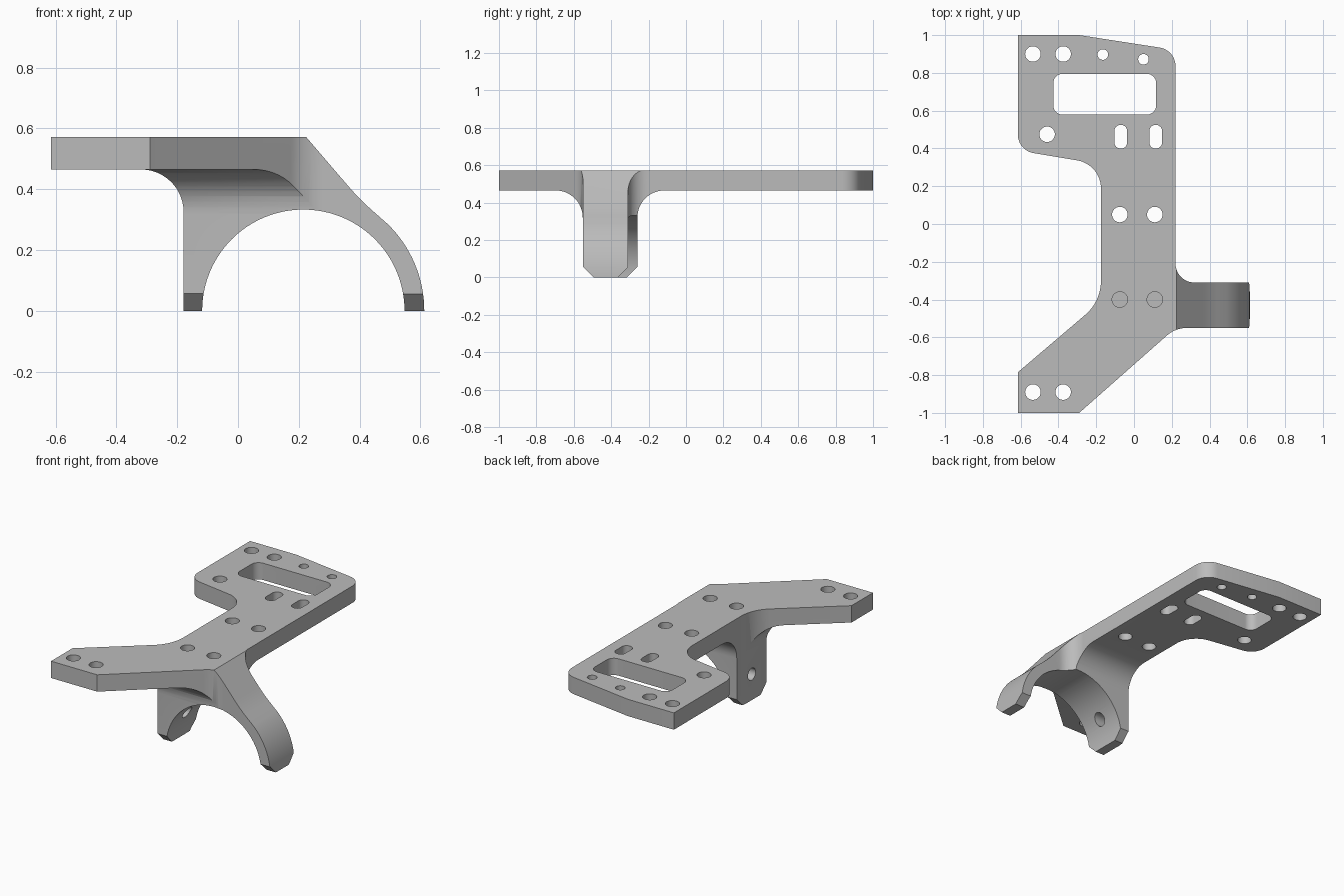
import bpy, bmesh, math
from mathutils import Vector

cube = bpy.data.objects.get("Cube")
if cube:
    bpy.data.objects.remove(cube, do_unlink=True)

grey = bpy.data.materials.new("plain grey")
grey.use_nodes = True
colour = (0.5, 0.5, 0.5, 1)
grey.diffuse_color = colour
grey.node_tree.nodes["Principled BSDF"].inputs["Base Color"].default_value = colour

PLATE_BOTTOM, PLATE_TOP = 0.465, 0.572


def arc(cx, cy, r, start, end, steps):
    """Points along an arc, angles in degrees."""
    angles = [math.radians(start + (end - start) * i / steps) for i in range(steps + 1)]
    return [(cx + r * math.cos(a), cy + r * math.sin(a)) for a in angles]


def rounded(points, steps=12):
    """Outline whose corners (x, y, radius) are replaced by tangent arcs."""
    out = []
    for i, p in enumerate(points):
        c = Vector(p[:2])
        r = p[2] if len(p) > 2 else 0
        if not r:
            out.append(tuple(c))
            continue
        a = (Vector(points[i - 1][:2]) - c).normalized()
        b = (Vector(points[(i + 1) % len(points)][:2]) - c).normalized()
        half = a.angle(b) / 2
        centre = c + (a + b).normalized() * r / math.sin(half)
        start = c + a * r / math.tan(half) - centre
        end = c + b * r / math.tan(half) - centre
        sweep = math.atan2(start.x * end.y - start.y * end.x, start.dot(end))
        first = math.atan2(start.y, start.x)
        for k in range(steps + 1):
            t = first + sweep * k / steps
            out.append((centre.x + r * math.cos(t), centre.y + r * math.sin(t)))
    return out


def box_outline(cx, cy, w, h, r):
    return rounded([(cx + sx * w / 2, cy + sy * h / 2, r)
                    for sx, sy in ((-1, -1), (1, -1), (1, 1), (-1, 1))])


def circle(cx, cy, r):
    return arc(cx, cy, r, 0, 360, 40)[:-1]


PLACE = {"x": lambda u, v, d: (d, u, v),
         "y": lambda u, v, d: (u, d, v),
         "z": lambda u, v, d: (u, v, d)}


def prisms(name, axis, specs):
    """One object holding an extrusion for each (outline, low, high)."""
    bm = bmesh.new()
    for outline, low, high in specs:
        ends = [[bm.verts.new(PLACE[axis](u, v, d)) for u, v in outline]
                for d in (low, high)]
        for ring in ends:
            bm.faces.new(ring)
        n = len(outline)
        for i in range(n):
            j = (i + 1) % n
            bm.faces.new((ends[0][i], ends[0][j], ends[1][j], ends[1][i]))
    bmesh.ops.recalc_face_normals(bm, faces=bm.faces[:])
    mesh = bpy.data.meshes.new(name)
    bm.to_mesh(mesh)
    bm.free()
    mesh.materials.append(grey)
    obj = bpy.data.objects.new(name, mesh)
    bpy.context.collection.objects.link(obj)
    return obj


def combine(target, tool, operation):
    mod = target.modifiers.new(operation, 'BOOLEAN')
    mod.operation, mod.solver, mod.object = operation, 'EXACT', tool
    bpy.context.view_layer.objects.active = target
    bpy.ops.object.modifier_apply(modifier=mod.name)
    bpy.data.objects.remove(tool, do_unlink=True)


# Plan outline of plate, angled arm and side leg
plan = rounded([
    (-0.615, -1), (-0.29, -1), (0.22, -0.55, 0.16), (0.7, -0.55), (0.7, -0.31),
    (0.22, -0.31, 0.1), (0.22, 0.921, 0.1), (-0.29, 1), (-0.615, 1),
    (-0.615, 0.389, 0.1), (-0.175, 0.316, 0.15), (-0.175, -0.41, 0.235),
    (-0.615, -0.785)])
bracket = prisms("mounting_bracket", "z", [(plan, -0.2, 0.8)])

# Front outline: plate edge, saddle arch and both legs
arch_x = 0.215
front = rounded([(-0.7, PLATE_TOP), (-0.7, PLATE_BOTTOM),
                 (-0.179, PLATE_BOTTOM, 0.14), (-0.179, -0.1), (-0.118, -0.1)]
                + arc(arch_x, 0, 0.333, 180, 0, 48)
                + [(0.548, -0.1), (0.613, -0.1)]
                + arc(arch_x, 0, 0.398, 0, 46, 16)
                + [(0.40, 0.367, 0.8), (0.224, PLATE_TOP)])
combine(bracket, prisms("front_shape", "y", [(front, -1.2, 1.2)]), 'INTERSECT')

# Side outline: fillets under the plate and chamfered feet
side = rounded([(-1.1, 0.7), (-1.1, PLATE_BOTTOM), (-0.552, PLATE_BOTTOM, 0.145),
                (-0.552, 0.057), (-0.495, 0), (-0.317, 0), (-0.26, 0.057),
                (-0.26, PLATE_BOTTOM, 0.145), (1.1, PLATE_BOTTOM), (1.1, 0.7)])
combine(bracket, prisms("side_shape", "x", [(side, -0.9, 0.9)]), 'INTERSECT')

# Chamfer on the back of the narrower leg
wedge = [(-0.385, -0.02), (-0.29, 0.075), (-0.29, -0.02)]
combine(bracket, prisms("foot_chamfer", "x", [(wedge, 0.4, 0.8)]), 'DIFFERENCE')

# Screw holes, slots, window and blind holes in the plate
screws = [(-0.535, 0.9), (-0.375, 0.9), (-0.46, 0.475), (-0.535, -0.89),
          (-0.375, -0.89), (-0.075, 0.05), (0.11, 0.05)]
through = [circle(x, y, 0.041) for x, y in screws]
through += [circle(x, y, 0.028) for x, y in ((-0.165, 0.897), (0.05, 0.872))]
through += [box_outline(x, 0.462, 0.068, 0.125, 0.033) for x in (-0.07, 0.115)]
through.append(box_outline(-0.155, 0.687, 0.545, 0.216, 0.05))
cuts = [(o, 0.3, 0.7) for o in through]
cuts += [(circle(x, -0.4, 0.041), 0.44, 0.7) for x in (-0.075, 0.11)]
combine(bracket, prisms("plate_holes", "z", cuts), 'DIFFERENCE')

# Cross hole through the wider leg
combine(bracket, prisms("leg_hole", "x", [(circle(-0.405, 0.165, 0.038), -0.4, 0.1)]),
        'DIFFERENCE')

bpy.ops.object.select_all(action='DESELECT')
bracket.select_set(True)
bpy.context.view_layer.objects.active = bracket
bpy.ops.object.shade_smooth_by_angle(angle=math.radians(30))
